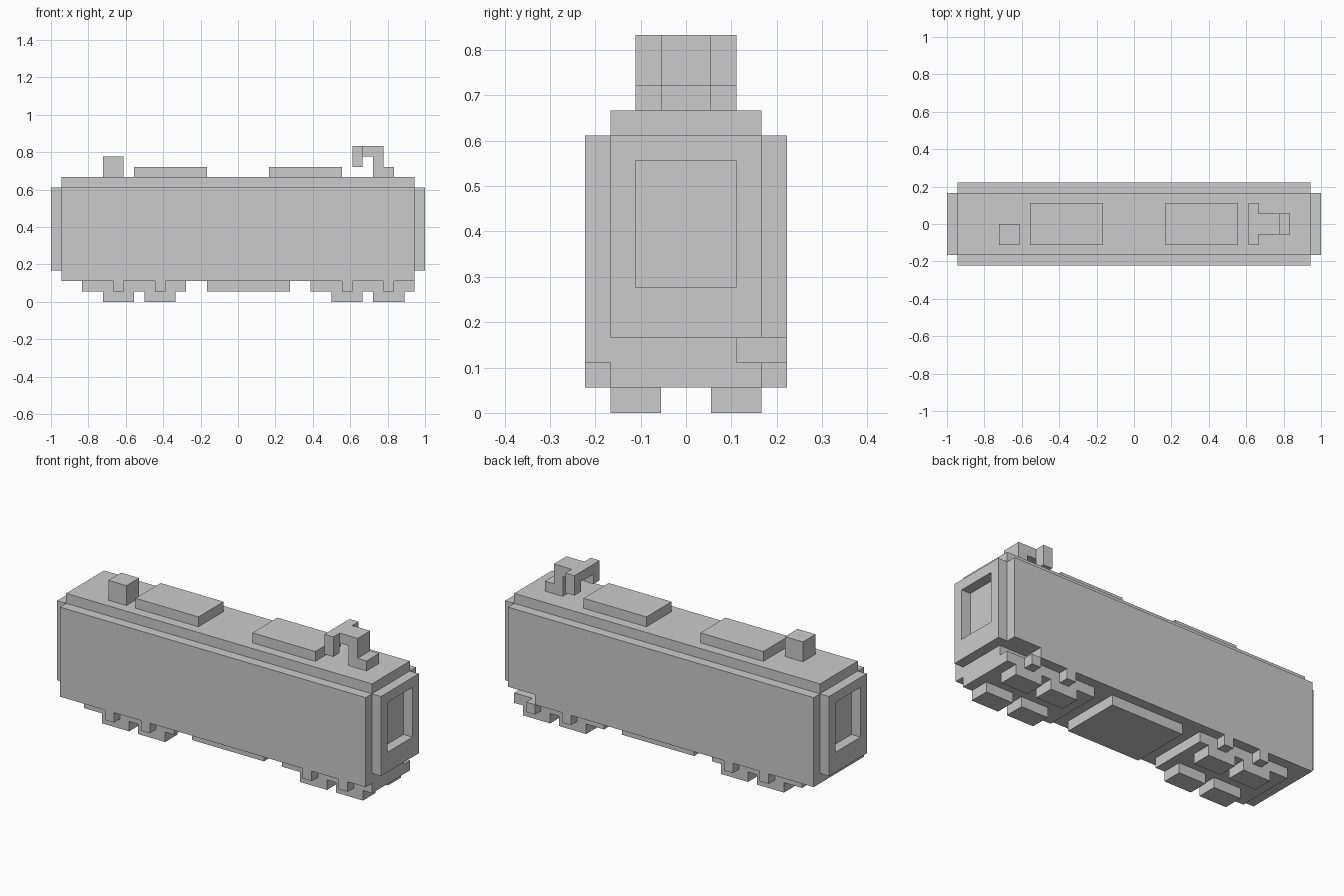
import bpy, bmesh
from mathutils import Vector

if "Cube" in bpy.data.objects:
    bpy.data.objects.remove(bpy.data.objects["Cube"])

U = 1 / 18  # the model sits on a grid of 18 cells per unit


def boxes(name, *ranges):
    """One object made of blocks given as (x0, x1, y0, y1, z0, z1) in grid cells."""
    bm = bmesh.new()
    for x0, x1, y0, y1, z0, z1 in ranges:
        size = Vector((x1 - x0, y1 - y0, z1 - z0)) * U
        mid = Vector((x0 + x1, y0 + y1, z0 + z1)) * U / 2
        for v in bmesh.ops.create_cube(bm, size=1)["verts"]:
            v.co = v.co * size + mid
    mesh = bpy.data.meshes.new(name)
    bm.to_mesh(mesh)
    bm.free()
    ob = bpy.data.objects.new(name, mesh)
    bpy.context.collection.objects.link(ob)
    return ob


# Carriage body with the cut-out in its rear lower corner
body = boxes("carriage_body", (-17, 17, -4, 4, 2, 11))
cutter = boxes("corner_cutter", (14, 19, 2, 6, 0, 3))
cutter.hide_render = True
cutter.hide_set(True)
cut = body.modifiers.new("corner_notch", "BOOLEAN")
cut.operation = "DIFFERENCE"
cut.solver = "EXACT"
cut.object = cutter

# Roof and equipment
boxes("roof", (-17, 17, -3, 3, 11, 12))
for name, x in (("left", -10), ("right", 3)):
    boxes(name + "_roof_unit", (x, x + 7, -2, 2, 12, 13))
boxes("roof_vent", (-13, -11, -2, 0, 12, 14))

# Current collector: foot, post, arm and crossbar with drooping ends
boxes("collector_arm", (14, 15, -1, 1, 12, 13), (13, 14, -1, 1, 12, 15),
      (12, 13, -1, 1, 14, 15))
boxes("collector_crossbar", (11, 12, -1, 1, 14, 15),
      (11, 12, -2, -1, 13, 15), (11, 12, 1, 2, 13, 15))

# End gangway frames around the recessed end windows
for name, x in (("left", -18), ("right", 17)):
    boxes(name + "_gangway_frame",
          (x, x + 1, -3, 3, 3, 5), (x, x + 1, -3, 3, 10, 11),
          (x, x + 1, -3, -2, 5, 10), (x, x + 1, 2, 3, 5, 10))

# Underfloor box
boxes("underfloor_box", (-3, 5, -3, 3, 1, 2))

# Bogies with axle boxes and wheels
for name, x in (("left", -15), ("right", 7)):
    boxes(name + "_bogie_plate", (x, x + 10, -3, 3, 1, 2))
    boxes(name + "_axle_boxes",
          *[(x + a, x + a + 1, y, y + 1, 1, 2) for a in (3, 7) for y in (-4, 3)])
    boxes(name + "_wheels",
          *[(x + a, x + a + 3, y, y + 2, 0, 1) for a in (2, 6) for y in (-3, 1)])
